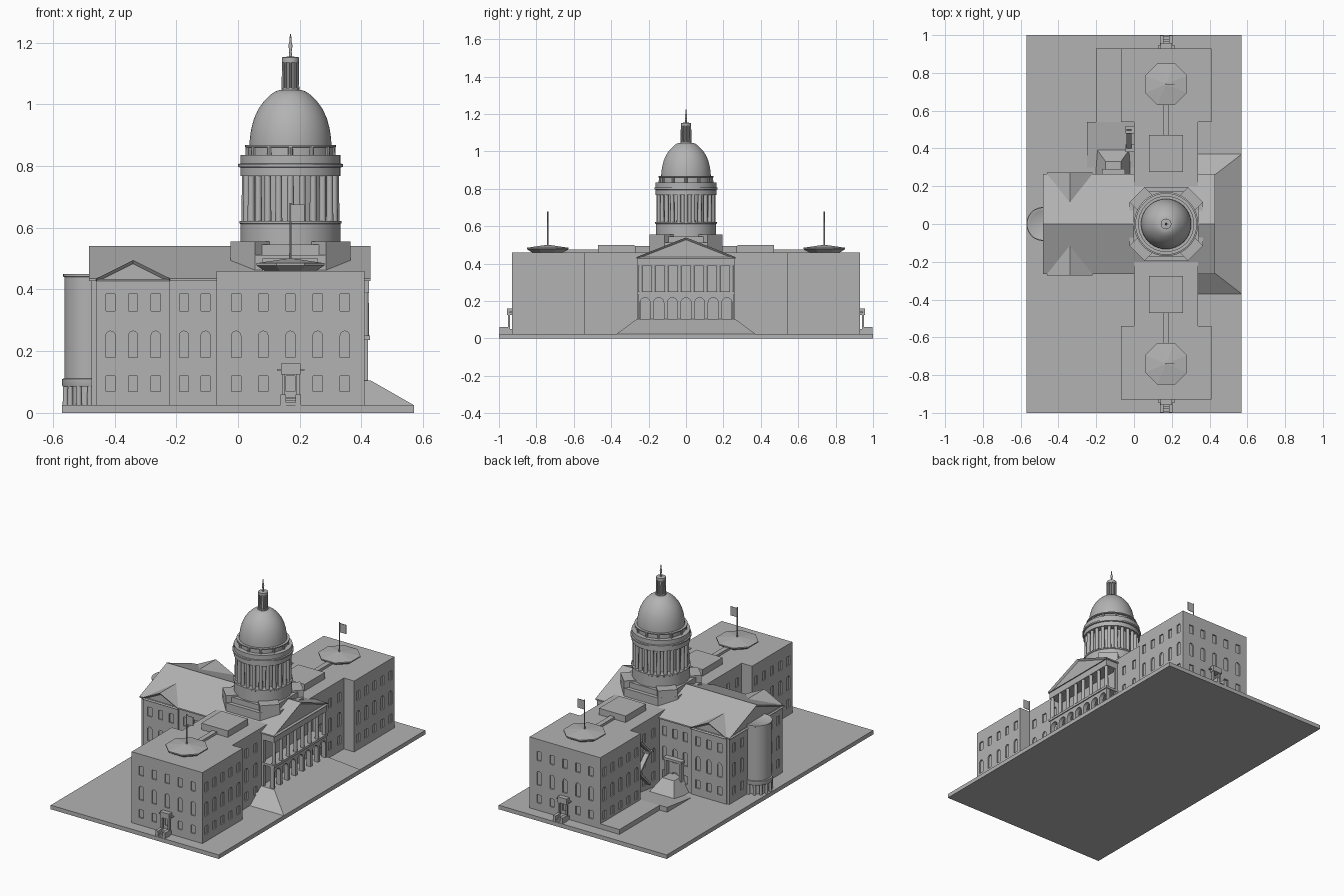
import bpy, bmesh, math
from mathutils import Vector, Matrix

cube = bpy.data.objects.get("Cube")
if cube:
    bpy.data.objects.remove(cube, do_unlink=True)

stone = bpy.data.materials.new("grey_stone")
stone.use_nodes = True
GREY = (0.45, 0.45, 0.45, 1)
stone.diffuse_color = GREY
stone.node_tree.nodes["Principled BSDF"].inputs["Base Color"].default_value = GREY

ORDER = {"x": lambda p, d: (d, p[0], p[1]),
         "y": lambda p, d: (p[0], d, p[1]),
         "z": lambda p, d: (p[0], p[1], d)}


def finish(name, bm, smooth=False):
    bmesh.ops.recalc_face_normals(bm, faces=bm.faces)
    me = bpy.data.meshes.new(name)
    bm.to_mesh(me)
    bm.free()
    ob = bpy.data.objects.new(name, me)
    bpy.context.collection.objects.link(ob)
    me.materials.append(stone)
    if smooth:
        bpy.ops.object.select_all(action="DESELECT")
        bpy.context.view_layer.objects.active = ob
        ob.select_set(True)
        bpy.ops.object.shade_smooth_by_angle(angle=math.radians(35))
    return ob


def loft(bm, low, high):
    a = [bm.verts.new(p) for p in low]
    b = [bm.verts.new(p) for p in high]
    bm.faces.new(a)
    bm.faces.new(b)
    for i in range(len(a)):
        j = (i + 1) % len(a)
        bm.faces.new((a[i], a[j], b[j], b[i]))


def add_prism(bm, pts, axis, d0, d1):
    loft(bm, [ORDER[axis](p, d0) for p in pts], [ORDER[axis](p, d1) for p in pts])


def rect(x0, x1, y0, y1):
    return [(x0, y0), (x1, y0), (x1, y1), (x0, y1)]


def prism(name, pts, axis, d0, d1):
    bm = bmesh.new()
    add_prism(bm, pts, axis, d0, d1)
    return finish(name, bm)


def box(name, x0, x1, y0, y1, z0, z1):
    return prism(name, rect(x0, x1, y0, y1), "z", z0, z1)


def frustum(name, low, z0, high, z1):
    bm = bmesh.new()
    loft(bm, [(*p, z0) for p in rect(*low)], [(*p, z1) for p in rect(*high)])
    return finish(name, bm)


def lathe(name, profile, cx, cy, seg=48):
    bm = bmesh.new()
    rings = [[bm.verts.new((cx + r * math.cos(t), cy + r * math.sin(t), z))
              for t in [math.tau * (i + 0.5) / seg for i in range(seg)]] for r, z in profile]
    bm.faces.new(rings[0])
    bm.faces.new(rings[-1])
    for a, b in zip(rings, rings[1:]):
        for i in range(seg):
            j = (i + 1) % seg
            bm.faces.new((a[i], a[j], b[j], b[i]))
    return finish(name, bm, seg > 10)


def columns(name, spots, r, z0, z1, seg=12):
    bm = bmesh.new()
    for x, y in spots:
        bmesh.ops.create_cone(bm, cap_ends=True, segments=seg, radius1=r, radius2=r * 0.9,
                              depth=z1 - z0, matrix=Matrix.Translation((x, y, (z0 + z1) / 2)))
    return finish(name, bm, True)


def arch(c, w, z0, h, n=8):
    r = w / 2
    top = [(c + r * math.cos(math.pi * i / n), z0 + h - r + r * math.sin(math.pi * i / n))
           for i in range(n + 1)]
    return [(c - r, z0), (c + r, z0)] + top


def cut(ob, holes):
    """Cut a list of (outline, axis, start, end) holes out of an object."""
    bm = bmesh.new()
    for h in holes:
        add_prism(bm, *h)
    tool = finish("cutter", bm)
    tool.hide_render = True
    mod = ob.modifiers.new("cut", "BOOLEAN")
    mod.operation, mod.solver, mod.object = "DIFFERENCE", "EXACT", tool
    bpy.context.view_layer.objects.active = ob
    bpy.ops.object.modifier_apply(modifier="cut")
    bpy.data.objects.remove(tool, do_unlink=True)


def windows(axis, wall, u0, u1, count):
    """Three storeys of shallow window recesses on one wall."""
    holes, step = [], (u1 - u0) / count
    for i in range(count):
        c, w = u0 + step * (i + 0.5), 0.03
        for outline in (rect(c - w / 2, c + w / 2, 0.07, 0.12), arch(c, w, 0.18, 0.085),
                        rect(c - w / 2, c + w / 2, 0.33, 0.385)):
            holes.append((outline, axis, wall - 0.008, wall + 0.008))
    return holes


G, CX = 0.025, 0.17
box("ground_plate", -0.57, 0.57, -1, 1, 0, G)

# Wings with rooftop features and end entrances
for s, side in ((-1, "right"), (1, "left")):
    def sbox(name, x0, x1, y0, y1, z0, z1):
        return box(f"{side}_{name}", x0, x1, *sorted((s * y0, s * y1)), z0, z1)
    e0, e1 = sorted((s * 0.54, s * 0.93))
    end = sbox("end_block", -0.07, 0.41, 0.54, 0.93, G, 0.46)
    cut(end, windows("y", s * 0.93, -0.05, 0.39, 5)
        + windows("x", 0.41, e0, e1, 5) + windows("x", -0.07, e0, e1, 5))
    m0, m1 = sorted((s * 0.27, s * 0.54))
    mid = sbox("middle_block", 0, 0.34, 0, 0.54, G, 0.46)
    cut(mid, windows("x", 0.34, m0, m1, 3) + windows("x", 0, m0, m1, 3))
    sbox("roof_box", 0.08, 0.26, 0.275, 0.47, 0.46, 0.5)
    sbox("roof_walk", 0.155, 0.185, 0.47, 0.65, 0.46, 0.475)
    lathe(f"{side}_roof_octagon", [(0.09, 0.46), (0.12, 0.478), (0.12, 0.485), (0.01, 0.5)],
          CX, s * 0.74, 8)
    columns(f"{side}_flagpole", [(CX, s * 0.74)], 0.004, 0.495, 0.68, 8)
    sbox("flag", CX, 0.215, 0.739, 0.742, 0.62, 0.675)
    # Entrance porch
    sbox("porch_floor", 0.14, 0.2, 0.93, 0.955, G, 0.05)
    for x in (0.142, 0.19):
        sbox("porch_post", x, x + 0.01, 0.94, 0.952, 0.05, 0.13)
        sbox("stair_cheek", x - 0.004, x + 0.014, 0.95, 0.998, G, 0.06)
    sbox("porch_canopy", 0.14, 0.202, 0.93, 0.957, 0.125, 0.16)
    sbox("porch_shelf", 0.126, 0.216, 0.93, 0.945, 0.137, 0.143)
    for i in range(3):
        sbox("porch_step", 0.15, 0.192, 0.95, 0.994 - i * 0.014, G, 0.033 + i * 0.008)

# Rear wing, long gabled roof and cross gable
rear = box("rear_wing", -0.475, 0.3, -0.258, 0.258, G, 0.435)
holes = windows("x", -0.475, -0.25, -0.1, 2) + windows("x", -0.475, 0.1, 0.25, 2)
for s in (-1, 1):
    holes += windows("y", s * 0.258, -0.21, 0, 3)
cut(rear, holes)
bay = box("cross_bay", -0.46, -0.22, -0.265, 0.265, G, 0.435)
cut(bay, windows("y", -0.265, -0.45, -0.23, 3) + windows("y", 0.265, -0.45, -0.23, 3))


def gable(name, c, half, eave, ridge, axis, d0, d1):
    """Pitched roof whose end triangles are sunk into a frame."""
    pts = [(c - half, eave - 0.008), (c + half, eave - 0.008), (c + half, eave),
           (c, ridge), (c - half, eave)]
    bm = bmesh.new()
    add_prism(bm, pts, axis, d0, d1)
    bmesh.ops.recalc_face_normals(bm, faces=bm.faces)
    ends = [f for f in bm.faces if len(f.verts) == 5]
    bmesh.ops.inset_individual(bm, faces=ends, thickness=0.012, depth=-0.01)
    return finish(name, bm)


gable("main_roof", 0, 0.265, 0.435, 0.54, "x", -0.483, 0.43)
gable("cross_roof", -0.34, 0.12, 0.435, 0.495, "y", -0.272, 0.272)

# Rounded rear bay
lathe("apse", [(0.083, 0.11), (0.083, 0.44), (0.087, 0.442), (0.087, 0.45),
               (0.075, 0.45), (0.07, 0.447)], -0.48, 0, 40)
lathe("apse_core", [(0.072, G), (0.072, 0.11)], -0.48, 0, 40)
lathe("apse_band", [(0.088, 0.085), (0.09, 0.09), (0.09, 0.11), (0.083, 0.112)], -0.48, 0, 40)
columns("apse_posts", [(-0.48 + 0.081 * math.cos(a), 0.081 * math.sin(a))
                       for a in [math.pi * (0.5 + i / 7) for i in range(8)]], 0.009, G, 0.09)

# Front portico: steps, arcade, columns, entablature
frustum("front_steps", (0.33, 0.57, -0.37, 0.37), G, (0.33, 0.43, -0.262, 0.262), 0.105)
arcade = box("arcade_wall", 0.395, 0.422, -0.255, 0.255, 0.105, 0.236)
bay_w = 0.51 / 7
bays = [-0.255 + bay_w * (i + 0.5) for i in range(7)]
cut(arcade, [(arch(y, 0.054, 0.09, 0.128, 10), "x", 0.38, 0.44) for y in bays])
box("portico_floor", 0.335, 0.428, -0.26, 0.26, 0.236, 0.25)
columns("portico_columns", [(0.413, -0.243 + 0.486 * i / 7) for i in range(8)], 0.0115, 0.25, 0.39)
box("entablature", 0.335, 0.424, -0.258, 0.258, 0.388, 0.43)
for y in (-0.25, 0.25):
    box("portico_side_pier", 0.335, 0.355, y - 0.008, y + 0.008, 0.1, 0.39)

# Dome base: chamfered square with corner blocks
def chamfered(h, c):
    return [(CX + sx * a, sy * b) for sx, sy, a, b in (
        (1, -1, h, c), (1, 1, h, c), (1, 1, c, h), (-1, 1, c, h),
        (-1, 1, h, c), (-1, -1, h, c), (-1, -1, c, h), (1, -1, c, h))]


prism("dome_base", chamfered(0.195, 0.115), "z", 0.44, 0.512)
prism("dome_base_upper", chamfered(0.172, 0.1), "z", 0.512, 0.545)
for k in range(4):
    ang = math.pi / 4 + k * math.pi / 2
    u, v = Vector((math.cos(ang), math.sin(ang))), Vector((-math.sin(ang), math.cos(ang)))
    c = Vector((CX, 0))
    prism("dome_corner_block", [c + u * r + v * w for r, w in rect(0.15, 0.219, -0.056, 0.056)],
          "z", 0.5, 0.555)

# Drum, colonnade and dome
lathe("drum", [(0.162, 0.54), (0.162, 0.612), (0.165, 0.614), (0.165, 0.622),
               (0.122, 0.622), (0.122, 0.77)], CX, 0)
ring = [math.tau * i / 24 for i in range(24)]
columns("drum_columns", [(CX + 0.147 * math.cos(a), 0.147 * math.sin(a)) for a in ring],
        0.0115, 0.62, 0.772)
lathe("drum_cornice", [(0.12, 0.768), (0.163, 0.768), (0.163, 0.795), (0.17, 0.797), (0.17, 0.806),
                       (0.163, 0.808), (0.163, 0.835), (0.137, 0.835), (0.137, 0.86),
                       (0.148, 0.862), (0.148, 0.868), (0.13, 0.868)], CX, 0)
columns("attic_posts", [(CX + 0.138 * math.cos(a), 0.138 * math.sin(a)) for a in ring[::2]],
        0.008, 0.835, 0.862, 8)
lathe("dome", [(0.133, 0.866), (0.132, 0.89), (0.127, 0.922), (0.118, 0.955), (0.104, 0.985),
               (0.086, 1.01), (0.066, 1.03), (0.05, 1.041), (0.036, 1.046)], CX, 0)

# Lantern and finial figure
lathe("lantern", [(0.03, 1.04), (0.03, 1.052), (0.017, 1.052), (0.017, 1.135), (0.028, 1.135),
                  (0.028, 1.152), (0.012, 1.154)], CX, 0, 24)
columns("lantern_columns", [(CX + 0.023 * math.cos(a), 0.023 * math.sin(a)) for a in ring[::3]],
        0.0055, 1.05, 1.137, 8)
lathe("finial", [(0.006, 1.15), (0.004, 1.17), (0.007, 1.19), (0.003, 1.205), (0.004, 1.212),
                 (0.001, 1.227)], CX, 0, 12)

# Rear terrace, side stair and fire escape
box("terrace", -0.2, -0.06, 0.54, 0.93, G, 0.055)
prism("terrace_ramp", [(0.3, G), (0.54, G), (0.54, 0.055)], "x", -0.25, 0.01)
frustum("side_stair", (-0.2, -0.02, 0.25, 0.4), G, (-0.15, -0.07, 0.25, 0.33), 0.11)
for x in (-0.165, -0.065):
    box("side_door_jamb", x, x + 0.012, 0.255, 0.285, G, 0.2)
box("side_door_head", -0.17, -0.048, 0.255, 0.29, 0.2, 0.215)
for i in range(3):
    z, (a, b) = 0.08 + i * 0.1, ((0.4, 0.5), (0.5, 0.4))[i % 2]
    prism("escape_flight", [(a, z), (b, z + 0.1), (b, z + 0.116), (a, z + 0.016)], "x", -0.04, -0.012)
    box("escape_landing", -0.045, 0.005, b - 0.02, b + 0.02, z + 0.1, z + 0.11)
